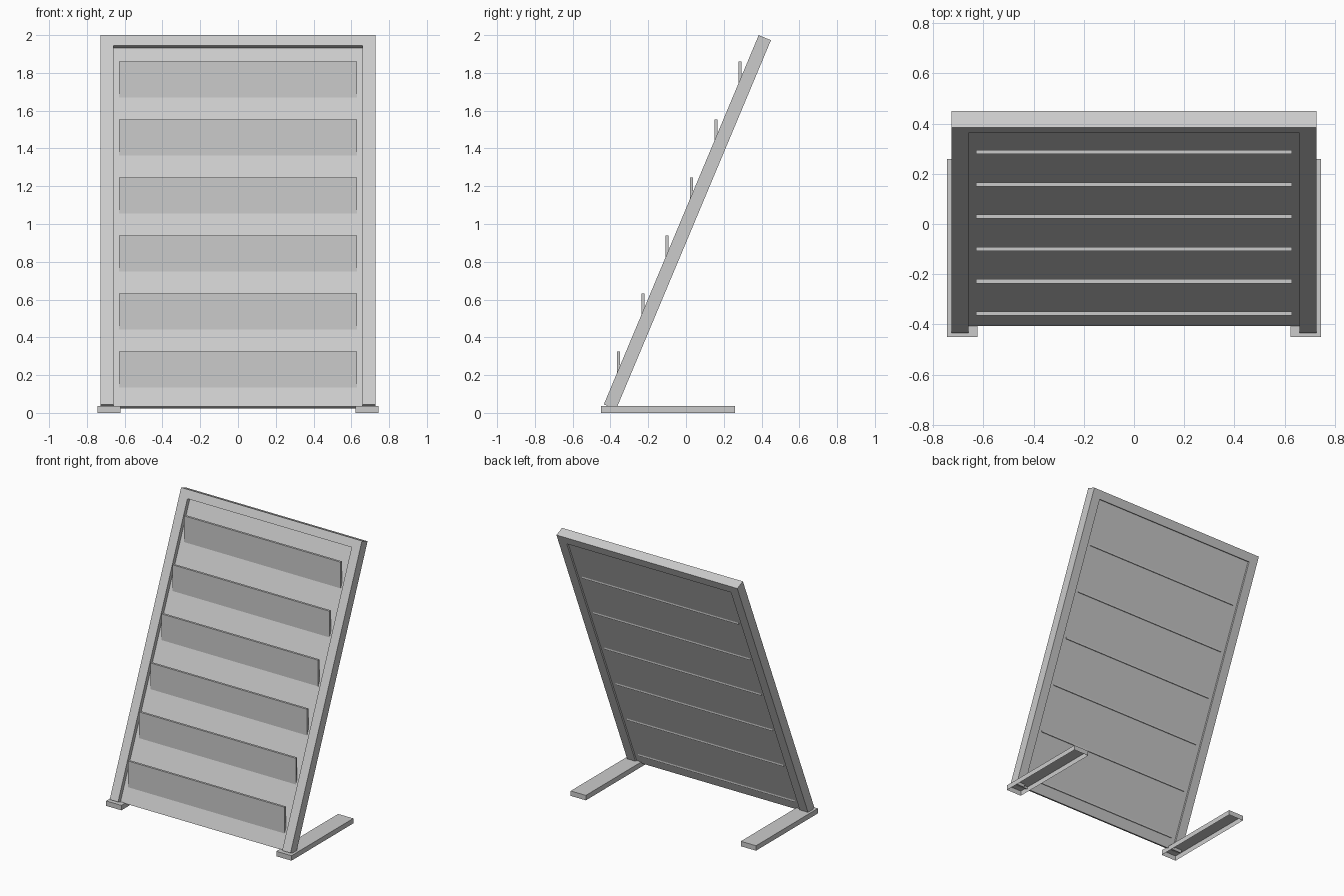
import bpy, bmesh, math
from mathutils import Matrix, Vector

if "Cube" in bpy.data.objects:
    bpy.data.objects.remove(bpy.data.objects["Cube"])

LEAN = math.atan2(0.82, 1.955)      # backward lean of the board
LENGTH = math.hypot(0.82, 1.955)    # length along the slope
TILT = Matrix.Translation((0, -0.435, 0.045)) @ Matrix.Rotation(-LEAN, 4, 'X')


def finish(name, bm, matrix=None):
    bmesh.ops.recalc_face_normals(bm, faces=bm.faces)
    mesh = bpy.data.meshes.new(name)
    bm.to_mesh(mesh)
    bm.free()
    obj = bpy.data.objects.new(name, mesh)
    if matrix:
        obj.matrix_world = matrix
    bpy.context.collection.objects.link(obj)
    return obj


def box(name, lo, hi, matrix=None, open_bottom=False):
    lo, hi = Vector(lo), Vector(hi)
    bm = bmesh.new()
    bmesh.ops.create_cube(bm, size=1, matrix=Matrix.Translation((lo + hi) / 2)
                          @ Matrix.Diagonal((*(hi - lo), 1)))
    if open_bottom:
        bm.normal_update()
        under = [f for f in bm.faces if f.normal.z < -0.9]
        bmesh.ops.delete(bm, geom=under, context='FACES_ONLY')
    return finish(name, bm, matrix)


# Three-sided frame, open at the bottom, extruded from a U profile
W, INNER, RAIL, DEPTH = 0.727, 0.66, 0.06, 0.07
outline = [(-W, 0), (-W, LENGTH), (W, LENGTH), (W, 0),
           (INNER, 0), (INNER, LENGTH - RAIL), (-INNER, LENGTH - RAIL), (-INNER, 0)]
bm = bmesh.new()
face = bm.faces.new([bm.verts.new((x, 0, z)) for x, z in outline])
ext = bmesh.ops.extrude_face_region(bm, geom=[face], use_keep_orig=True)
bmesh.ops.translate(bm, vec=(0, DEPTH, 0),
                    verts=[g for g in ext['geom'] if isinstance(g, bmesh.types.BMVert)])
finish("frame", bm, TILT)

# Recessed back panel
box("back_panel", (-INNER, 0.03, 0), (INNER, 0.057, LENGTH - RAIL), TILT)

# Upright ledge boards, passing just through the panel
for i in range(6):
    y, top = -0.357 + 0.1288 * i, 0.325 + 0.307 * i
    box(f"ledge_board_{i + 1}", (-0.63, y - 0.008, top - 0.235), (0.63, y + 0.008, top))

# Feet, hollow underneath
for side, x0, x1 in (("left", -0.745, -0.623), ("right", 0.623, 0.745)):
    box(f"foot_{side}", (x0, -0.45, 0), (x1, 0.26, 0.036), open_bottom=True)
